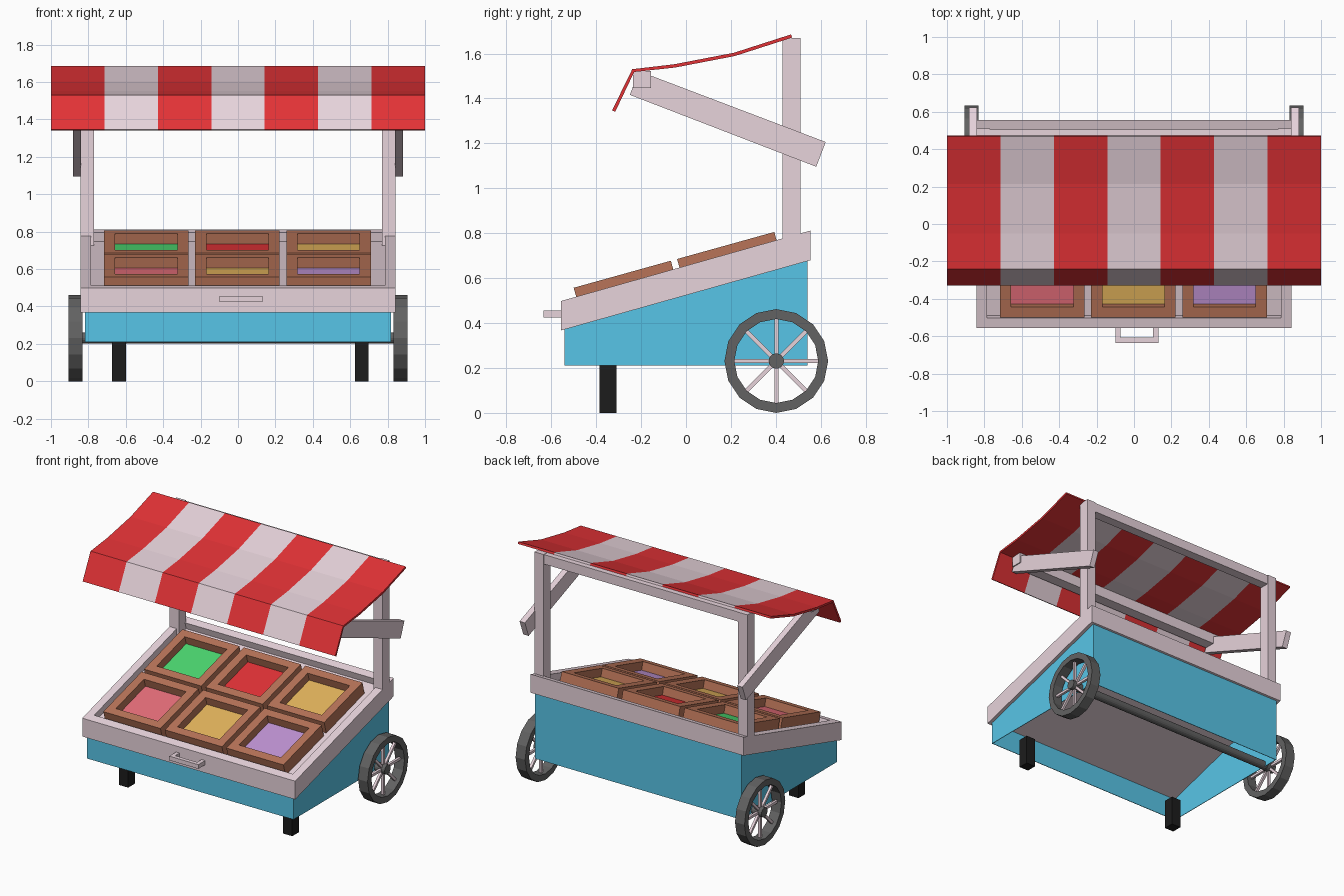
import bpy, bmesh, math
from mathutils import Matrix, Vector

if "Cube" in bpy.data.objects:
    bpy.data.objects.remove(bpy.data.objects["Cube"])


def mat(name, hexcol):
    lin = []
    for i in (0, 2, 4):
        c = int(hexcol[i:i + 2], 16) / 255
        lin.append(c / 12.92 if c <= 0.04045 else ((c + 0.055) / 1.055) ** 2.4)
    m = bpy.data.materials.new(name)
    m.diffuse_color = (*lin, 1)
    m.use_nodes = True
    m.node_tree.nodes["Principled BSDF"].inputs["Base Color"].default_value = m.diffuse_color
    return m


WHITE = mat("painted_white", "E7D3DB")
RED = mat("red", "E23236")
BLUE = mat("blue", "58C6E8")
WOOD = mat("crate_wood", "B87458")
GREY = mat("wheel_grey", "626262")
BLACK = mat("black", "1C1C1C")
GREEN = mat("green", "4CD870")
YELLOW = mat("yellow", "E4B45C")
PINK = mat("pink", "E66E7A")
PURPLE = mat("purple", "C094D4")


def finish(name, bm, mats, mirror=False, recalc=True):
    if recalc:
        bmesh.ops.recalc_face_normals(bm, faces=bm.faces[:])
    me = bpy.data.meshes.new(name)
    bm.to_mesh(me)
    bm.free()
    for m in mats:
        me.materials.append(m)
    ob = bpy.data.objects.new(name, me)
    bpy.context.collection.objects.link(ob)
    if mirror:
        ob.modifiers.new("Mirror", 'MIRROR')
    return ob


def add_box(bm, lo, hi):
    lo, hi = Vector(lo), Vector(hi)
    m = Matrix.Translation((lo + hi) / 2) @ Matrix.Diagonal((*(hi - lo), 1))
    bmesh.ops.create_cube(bm, size=1, matrix=m)


def box(name, lo, hi, m, mirror=False):
    bm = bmesh.new()
    add_box(bm, lo, hi)
    return finish(name, bm, [m], mirror)


def prism(pts, x0, x1):
    """Side profile (y, z) extruded along x."""
    bm = bmesh.new()
    f = bm.faces.new([bm.verts.new((x0, y, z)) for y, z in pts])
    r = bmesh.ops.extrude_face_region(bm, geom=[f])
    vs = [v for v in r["geom"] if isinstance(v, bmesh.types.BMVert)]
    bmesh.ops.translate(bm, vec=(x1 - x0, 0, 0), verts=vs)
    bmesh.ops.recalc_face_normals(bm, faces=bm.faces[:])
    return bm


def top_face(bm):
    bm.normal_update()
    return max(bm.faces, key=lambda f: f.normal.z)


def sink(bm, f, thickness, depth):
    """Cut a straight-walled pocket into a face."""
    down = -f.normal.copy() * depth
    bmesh.ops.inset_individual(bm, faces=[f], thickness=thickness)
    new = bmesh.ops.extrude_discrete_faces(bm, faces=[f])["faces"][0]
    bmesh.ops.translate(bm, vec=down, verts=new.verts[:])
    return new


# Cart body: four walls, open underneath
bm = prism([(-.54, .21), (.542, .21), (.542, .68), (-.54, .38)], -.818, .818)
bm.normal_update()
bmesh.ops.delete(bm, geom=[f for f in bm.faces if abs(f.normal.z) > .5], context='FACES')
body = finish("cart_body", bm, [BLUE], recalc=False)
sol = body.modifiers.new("Solidify", 'SOLIDIFY')
sol.thickness = .006
sol.offset = -1

# Sloped tray with a recess for the crates
bm = prism([(-.557, .367), (.555, .68), (.555, .812), (-.557, .498)], -.843, .843)
sink(bm, top_face(bm), .08, .05)
finish("display_tray", bm, [WHITE], recalc=False)

# Six crates lying on the slope, floor of each in the colour of its goods
slope = Matrix.Translation((0, -.56, .50)) @ Matrix.Rotation(math.atan2(.31, 1.115), 4, 'X')
rows = [(.073, (PINK, YELLOW, PURPLE)), (.551, (GREEN, RED, YELLOW))]
for r, (s, goods) in enumerate(rows):
    for c, g in enumerate(goods):
        x = -.49 + c * .487
        bm = bmesh.new()
        add_box(bm, (x - .226, s, -.05), (x + .226, s + .449, .039))
        sink(bm, top_face(bm), .084, .058).material_index = 1
        bm.transform(slope)
        finish(f"crate_{r}_{c}", bm, [WOOD, g], recalc=False)

# Pull handle
bm = bmesh.new()
add_box(bm, (-.10, -.635, .425), (.13, -.607, .455))
for x in (-.10, .102):
    add_box(bm, (x, -.607, .425), (x + .028, -.555, .455))
finish("pull_handle", bm, [WHITE])

# Awning frame: posts, beams, sloping arms
box("rear_posts", (.77, .43, .72), (.843, .51, 1.67), WHITE, True)
box("rear_top_beam", (-.77, .435, 1.60), (.77, .505, 1.668), WHITE)
box("front_beam", (-.89, -.235, 1.447), (.89, -.155, 1.523), WHITE)
bm = prism([(-.25, 1.416), (.58, 1.096), (.622, 1.206), (-.21, 1.522)], .84, .882)
finish("awning_arms", bm, [WHITE], True)

# Striped awning with a hanging front edge
profile = [(.47, 1.678), (.215, 1.596), (-.05, 1.545), (-.235, 1.524), (-.322, 1.344)]
bm = bmesh.new()
grid = [[bm.verts.new((-1 + 2 * i / 7, y, z)) for y, z in profile] for i in range(8)]
for i in range(7):
    for j in range(4):
        f = bm.faces.new((grid[i][j], grid[i][j + 1], grid[i + 1][j + 1], grid[i + 1][j]))
        f.material_index = i % 2
awning = finish("striped_awning", bm, [RED, WHITE], recalc=False)
sol = awning.modifiers.new("Solidify", 'SOLIDIFY')
sol.thickness = .015
sol.offset = 0

# Wheels: tyre, hub and spokes about the axle
C = Vector((.868, .402, .231))
bm = bmesh.new()
ring = [bm.verts.new((x, C.y, C.z + r)) for x, r in
        ((.831, .231), (.906, .231), (.906, .187), (.831, .187))]
edges = [bm.edges.new((ring[i], ring[(i + 1) % 4])) for i in range(4)]
bmesh.ops.spin(bm, geom=ring + edges, cent=C, axis=(1, 0, 0), angle=2 * math.pi,
               steps=16, use_merge=True)
finish("wheel_tyres", bm, [GREY], True)


def x_cylinder(name, center, radius, length, m, mirror):
    bm = bmesh.new()
    bmesh.ops.create_cone(bm, cap_ends=True, segments=16, radius1=radius, radius2=radius,
                          depth=length, matrix=Matrix.Translation(center)
                          @ Matrix.Rotation(math.pi / 2, 4, 'Y'))
    finish(name, bm, [m], mirror)


x_cylinder("wheel_hubs", C, .034, .07, GREY, True)
x_cylinder("axle", (0, C.y, C.z), .03, 1.7, GREY, False)

bm = bmesh.new()
for k in range(4):
    spoke = bmesh.new()
    add_box(spoke, (-.009, -.19, -.009), (.009, .19, .009))
    spoke.transform(Matrix.Translation(C) @ Matrix.Rotation(k * math.pi / 4, 4, 'X'))
    tmp = bpy.data.meshes.new("tmp")
    spoke.to_mesh(tmp)
    spoke.free()
    bm.from_mesh(tmp)
    bpy.data.meshes.remove(tmp)
finish("wheel_spokes", bm, [WHITE], True)

# Front legs
for side, x in (("left", -.637), ("right", .662)):
    box(f"front_leg_{side}", (x - .037, -.385, 0), (x + .037, -.31, .215), BLACK)
